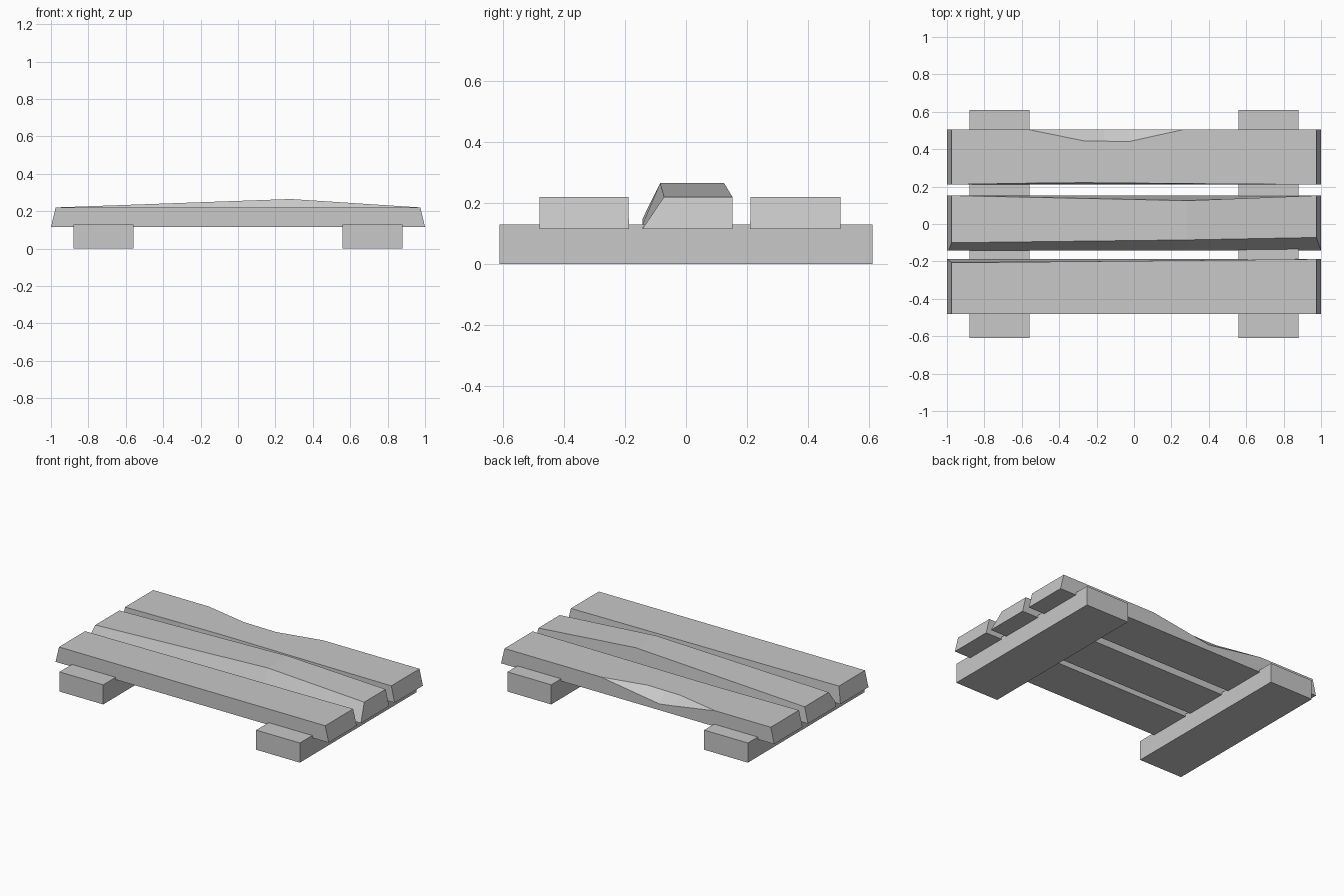
import bpy
import bmesh

cube = bpy.data.objects.get("Cube")
if cube:
    bpy.data.objects.remove(cube, do_unlink=True)

grey = bpy.data.materials.new("weathered_grey")
grey.use_nodes = True
grey.diffuse_color = (0.58, 0.58, 0.58, 1)
grey.node_tree.nodes["Principled BSDF"].inputs["Base Color"].default_value = grey.diffuse_color

BASE, TOP = 0.115, 0.22   # underside and top of the planks
TAPER = 0.24              # inward lean of the plank ends


def loft(name, sections):
    """Skin a closed solid along x through (x, [(y, z), ...]) sections."""
    bm = bmesh.new()
    rings = []
    for x, points in sections:
        ring = []
        for y, z in points:
            lean = TAPER * (z - BASE) if abs(x) == 1 else 0
            ring.append(bm.verts.new((x * (1 - lean), y, z)))
        rings.append(ring)
    for a, b in zip(rings, rings[1:]):
        for i in range(len(a)):
            j = (i + 1) % len(a)
            bm.faces.new((a[i], a[j], b[j], b[i]))
    bm.faces.new(rings[0])
    bm.faces.new(rings[-1])
    bmesh.ops.remove_doubles(bm, verts=bm.verts, dist=0.0005)
    bmesh.ops.recalc_face_normals(bm, faces=bm.faces)
    mesh = bpy.data.meshes.new(name)
    bm.to_mesh(mesh)
    bm.free()
    mesh.materials.append(grey)
    obj = bpy.data.objects.new(name, mesh)
    bpy.context.collection.objects.link(obj)
    return obj


# Two support rails running front to back
for side, label in ((-1, "right"), (1, "left")):
    rail = [(-0.61, 0), (-0.61, 0.13), (0.61, 0.13), (0.61, 0)]
    loft(label + "_rail", [(side * 0.56, rail), (side * 0.88, rail)])

# Front plank, its rear top edge slightly worn toward one end
loft("front_plank", [
    (x, [(-0.48, BASE), (-0.48, TOP), (y, TOP), (-0.187, BASE)])
    for x, y in ((-1, -0.207), (1, -0.188))])

# Middle plank with a crowned top and a long chamfer along the front
loft("middle_plank", [
    (x, [(-0.143, BASE), (-0.143, cut), (front, z), (back, z), (0.152, BASE)])
    for x, cut, front, back, z in (
        (-1, 0.147, -0.1, 0.152, TOP),
        (0.28, 0.128, -0.085, 0.125, 0.265),
        (1, BASE, -0.072, 0.152, TOP))])

# Back plank with a shallow chip out of its rear top edge
loft("back_plank", [
    (x, [(0.21, BASE), (front, TOP), (rim, TOP), (0.506, cut), (0.506, BASE)])
    for x, front, rim, cut in (
        (-1, 0.211, 0.506, TOP),
        (-0.57, 0.218, 0.506, TOP),
        (-0.27, 0.221, 0.445, 0.172),
        (-0.16, 0.22, 0.443, 0.156),
        (-0.03, 0.219, 0.44, 0.175),
        (0.27, 0.216, 0.506, TOP),
        (1, 0.211, 0.506, TOP))])
